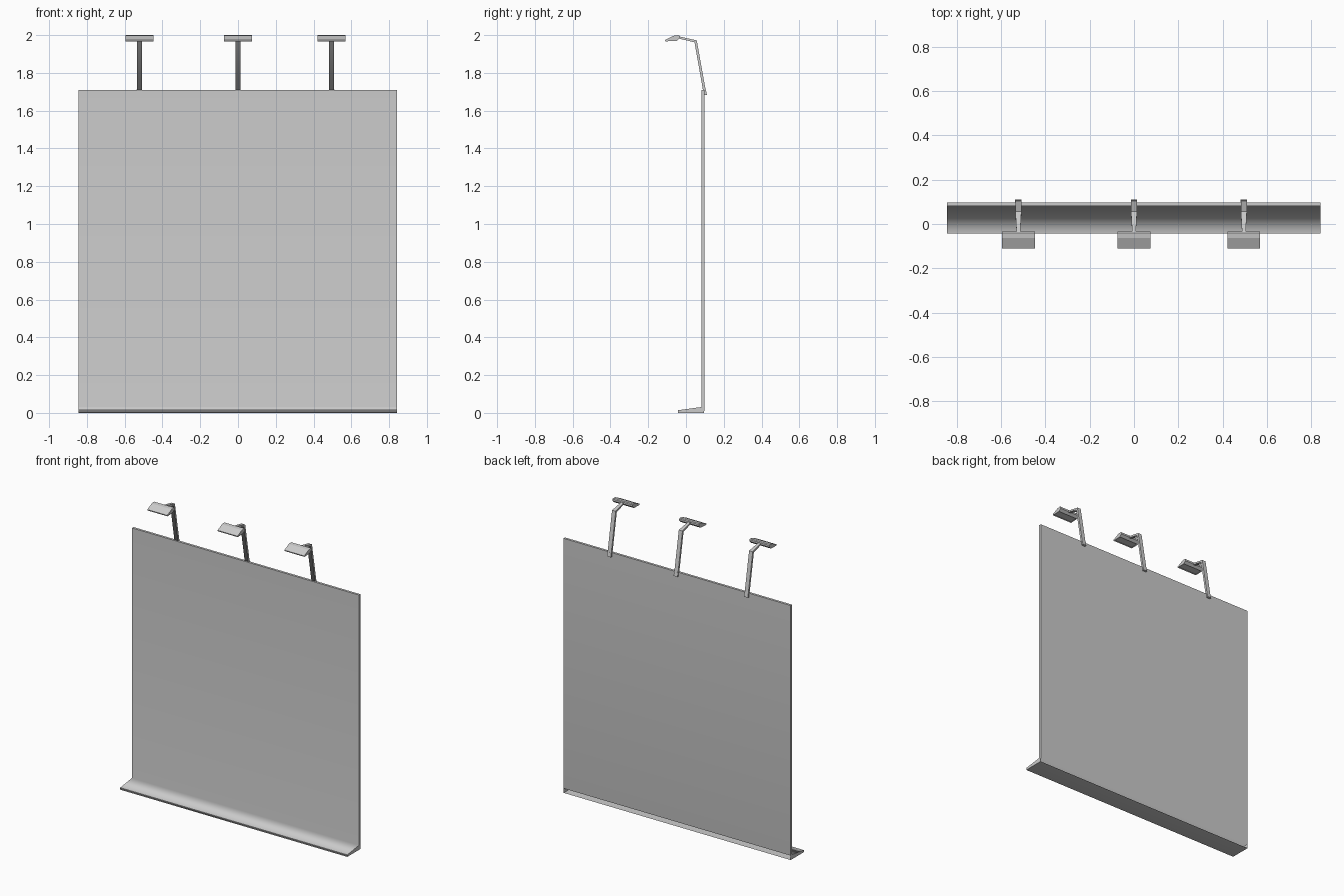
import bpy, bmesh

if "Cube" in bpy.data.objects:
    bpy.data.objects.remove(bpy.data.objects["Cube"])

# Mid grey shared by all parts
grey = bpy.data.materials.new("mid_grey")
grey.diffuse_color = (0.55, 0.55, 0.55, 1)
grey.use_nodes = True
grey.node_tree.nodes["Principled BSDF"].inputs["Base Color"].default_value = grey.diffuse_color


def finish(bm, name):
    mesh = bpy.data.meshes.new(name)
    bm.to_mesh(mesh)
    bm.free()
    mesh.materials.append(grey)
    obj = bpy.data.objects.new(name, mesh)
    bpy.context.collection.objects.link(obj)
    return obj


def smooth_groups(bm, *groups):
    """Shade each group of faces smooth, with sharp edges everywhere else."""
    for e in bm.edges:
        e.smooth = any(all(f in g for f in e.link_faces) for g in groups)
    for g in groups:
        for f in g:
            f.smooth = True


def extrude_profile(profile, x0, x1, open_segments=()):
    """Sweep a (y, z) profile along x, with end caps; listed segments stay open."""
    bm = bmesh.new()
    a = [bm.verts.new((x0, y, z)) for y, z in profile]
    b = [bm.verts.new((x1, y, z)) for y, z in profile]
    n = len(profile)
    sides = {}
    for i in range(n):
        if i not in open_segments:
            j = (i + 1) % n
            sides[i] = bm.faces.new((a[i], a[j], b[j], b[i]))
    bm.faces.new(a[::-1])
    bm.faces.new(b)
    bmesh.ops.recalc_face_normals(bm, faces=bm.faces[:])
    return bm, sides, a, b


# Display board with sloped foot; the foot is open at the back
board_profile = [(0.096, 0), (-0.043, 0), (-0.043, 0.014), (0.082, 0.031),
                 (0.082, 1.71), (0.098, 1.71), (0.098, 0.031)]
bm, sides, a, b = extrude_profile(board_profile, -0.845, 0.842, open_segments=(6,))
# Inner underside of the foot slope, continuing the board back
c = bm.verts.new((-0.845, -0.041, 0.012))
d = bm.verts.new((0.842, -0.041, 0.012))
ceiling = bm.faces.new((a[6], c, d, b[6]))
ceiling.normal_update()
if ceiling.normal.z > 0:
    ceiling.normal_flip()
smooth_groups(bm, (sides[2], sides[3]), (sides[5], ceiling), (sides[0], sides[1]))
board = finish(bm, "display_board")
weighted = board.modifiers.new("area_normals", 'WEIGHTED_NORMAL')
weighted.keep_sharp = True


def lamp_arm(name, x):
    # Rectangular section bent along a path: y, z front, y, z back, half width
    stations = [(0.094, 1.686, 0.108, 1.688, 0.0135),
                (0.045, 1.962, 0.057, 1.972, 0.0135),
                (-0.045, 1.983, -0.045, 1.995, 0.008)]
    bm = bmesh.new()
    rings = []
    for y0, z0, y1, z1, w in stations:
        rings.append([bm.verts.new(p) for p in ((x - w, y0, z0), (x + w, y0, z0),
                                                (x + w, y1, z1), (x - w, y1, z1))])
    under = []
    for r, s in zip(rings, rings[1:]):
        for i in range(4):
            j = (i + 1) % 4
            f = bm.faces.new((r[i], r[j], s[j], s[i]))
            if i == 0:
                under.append(f)
    under.append(bm.faces.new(rings[0]))
    bm.faces.new(rings[-1])
    bmesh.ops.recalc_face_normals(bm, faces=bm.faces[:])
    smooth_groups(bm, under)
    finish(bm, name)


def lamp_head(name, x):
    profile = [(-0.109, 1.967), (-0.111, 1.974), (-0.064, 1.997), (-0.04, 2.0),
               (-0.034, 1.996), (-0.034, 1.984), (-0.05, 1.969)]
    bm, sides, _, _ = extrude_profile(profile, x - 0.074, x + 0.074)
    # Recessed light opening on the underside
    under = sides[6]
    bmesh.ops.inset_region(bm, faces=[under], thickness=0.006)
    bmesh.ops.translate(bm, verts=under.verts[:], vec=(0, 0, 0.004))
    finish(bm, name)


def lamp_clamp(name, x):
    profile = [(0.092, 1.682), (0.092, 1.709), (0.105, 1.712), (0.111, 1.684)]
    bm, _, _, _ = extrude_profile(profile, x - 0.0145, x + 0.0145)
    finish(bm, name)


# Three lamps along the top edge
for side, x in (("left", -0.522), ("middle", 0.0), ("right", 0.496)):
    lamp_clamp("lamp_clamp_" + side, x)
    lamp_arm("lamp_arm_" + side, x)
    lamp_head("lamp_head_" + side, x)
